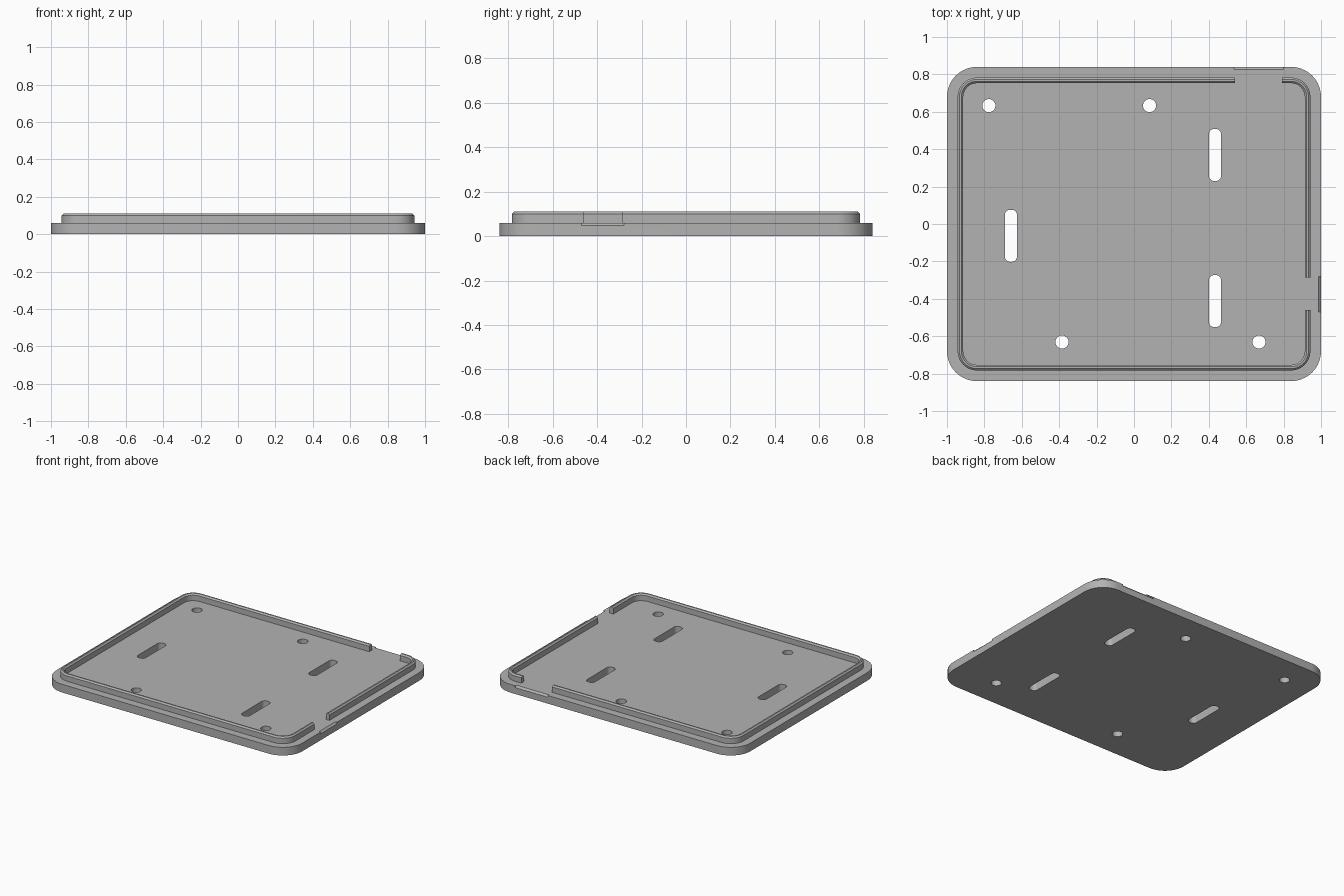
import bpy, bmesh, math

if "Cube" in bpy.data.objects:
    bpy.data.objects.remove(bpy.data.objects["Cube"])

grey = bpy.data.materials.new("mid grey")
grey.diffuse_color = (0.45, 0.45, 0.45, 1)
grey.use_nodes = True
grey.node_tree.nodes["Principled BSDF"].inputs["Base Color"].default_value = grey.diffuse_color


def outline(w, d, r, cx=0, cy=0, n=10):
    """Rounded rectangle with half sizes w, d and corner radius r."""
    pts = []
    for k, (sx, sy) in enumerate([(1, 1), (-1, 1), (-1, -1), (1, -1)]):
        for i in range(n + 1):
            a = math.pi / 2 * (k + i / n)
            pts.append((cx + sx * (w - r) + r * math.cos(a),
                        cy + sy * (d - r) + r * math.sin(a)))
    return pts


def loft(name, sections, ring=False):
    """Skin a stack of (outline, z); a ring closes on itself, otherwise it is capped."""
    bm = bmesh.new()
    loops = [[bm.verts.new((x, y, z)) for x, y in pts] for pts, z in sections]
    pairs = list(zip(loops, loops[1:]))
    if ring:
        pairs.append((loops[-1], loops[0]))
    else:
        bm.faces.new(loops[0])
        bm.faces.new(loops[-1])
    for a, b in pairs:
        for i in range(len(a)):
            j = (i + 1) % len(a)
            bm.faces.new((a[i], a[j], b[j], b[i]))
    bmesh.ops.recalc_face_normals(bm, faces=bm.faces)
    me = bpy.data.meshes.new(name)
    bm.to_mesh(me)
    bm.free()
    ob = bpy.data.objects.new(name, me)
    me.materials.append(grey)
    bpy.context.collection.objects.link(ob)
    return ob


def box(name, x0, x1, y0, y1, z0, z1):
    pts = [(x0, y0), (x1, y0), (x1, y1), (x0, y1)]
    return loft(name, [(pts, z0), (pts, z1)])


def combine(ob, tool, op):
    """Apply a boolean and remove the helper."""
    mod = ob.modifiers.new("bool", 'BOOLEAN')
    mod.operation, mod.object, mod.solver = op, tool, 'EXACT'
    bpy.context.view_layer.objects.active = ob
    bpy.ops.object.modifier_apply(modifier=mod.name)
    bpy.data.objects.remove(tool)


# Base plate
T = 0.06
plate = loft("lid_plate", [(outline(1, 0.84, 0.16), 0), (outline(1, 0.84, 0.16), T)])

# Raised lip with both top edges chamfered
lip = loft("lip", [(outline(w, w - 0.16, w - 0.84), z) for w, z in
                   [(0.943, 0.04), (0.943, 0.1), (0.933, 0.11),
                    (0.923, 0.11), (0.913, 0.1), (0.913, 0.04)]], ring=True)

# Connector gaps in the lip, back and right
combine(lip, box("back_gap", 0.54, 0.79, 0.7, 0.9, 0, 0.2), 'DIFFERENCE')
combine(lip, box("side_gap", 0.85, 1.05, -0.46, -0.285, 0, 0.2), 'DIFFERENCE')
combine(plate, lip, 'UNION')

# Bevelled plate edge in front of each gap
a, b = 0.013, 0.02


def wedge(name, place, s0, s1):
    """Sloping cutter running from s0 to s1; place maps (along, out, z)."""
    tri = [(-a, T), (b, T - a - b), (b, T + 0.01), (-a, T + 0.01)]
    bm = bmesh.new()
    ends = [[bm.verts.new(place(s, o, z)) for o, z in tri] for s in (s0, s1)]
    for e in ends:
        bm.faces.new(e)
    for i in range(4):
        j = (i + 1) % 4
        bm.faces.new((ends[0][i], ends[0][j], ends[1][j], ends[1][i]))
    bmesh.ops.recalc_face_normals(bm, faces=bm.faces)
    me = bpy.data.meshes.new(name)
    bm.to_mesh(me)
    bm.free()
    me.materials.append(grey)
    ob = bpy.data.objects.new(name, me)
    bpy.context.collection.objects.link(ob)
    return ob


combine(plate, wedge("back_wedge", lambda s, o, z: (s, 0.84 + o, z), 0.535, 0.80), 'DIFFERENCE')
combine(plate, wedge("side_wedge", lambda s, o, z: (1 + o, s, z), -0.47, -0.28), 'DIFFERENCE')

# Round screw holes and long mounting slots
holes = [(-0.776, 0.633, 0.035, 0.035, 0.0349), (0.083, 0.633, 0.035, 0.035, 0.0349),
         (-0.385, -0.631, 0.035, 0.035, 0.0349), (0.668, -0.631, 0.035, 0.035, 0.0349),
         (0.433, 0.369, 0.032, 0.139, 0.027), (-0.658, -0.063, 0.032, 0.139, 0.027),
         (0.433, -0.412, 0.032, 0.139, 0.027)]
for x, y, w, d, r in holes:
    pts = outline(w, d, r, x, y, 8)
    combine(plate, loft("hole", [(pts, -0.1), (pts, 0.2)]), 'DIFFERENCE')

# Smooth rounded corners, sharp edges kept
bpy.ops.object.select_all(action='DESELECT')
plate.select_set(True)
bpy.context.view_layer.objects.active = plate
bpy.ops.object.shade_smooth_by_angle(angle=math.radians(30))
